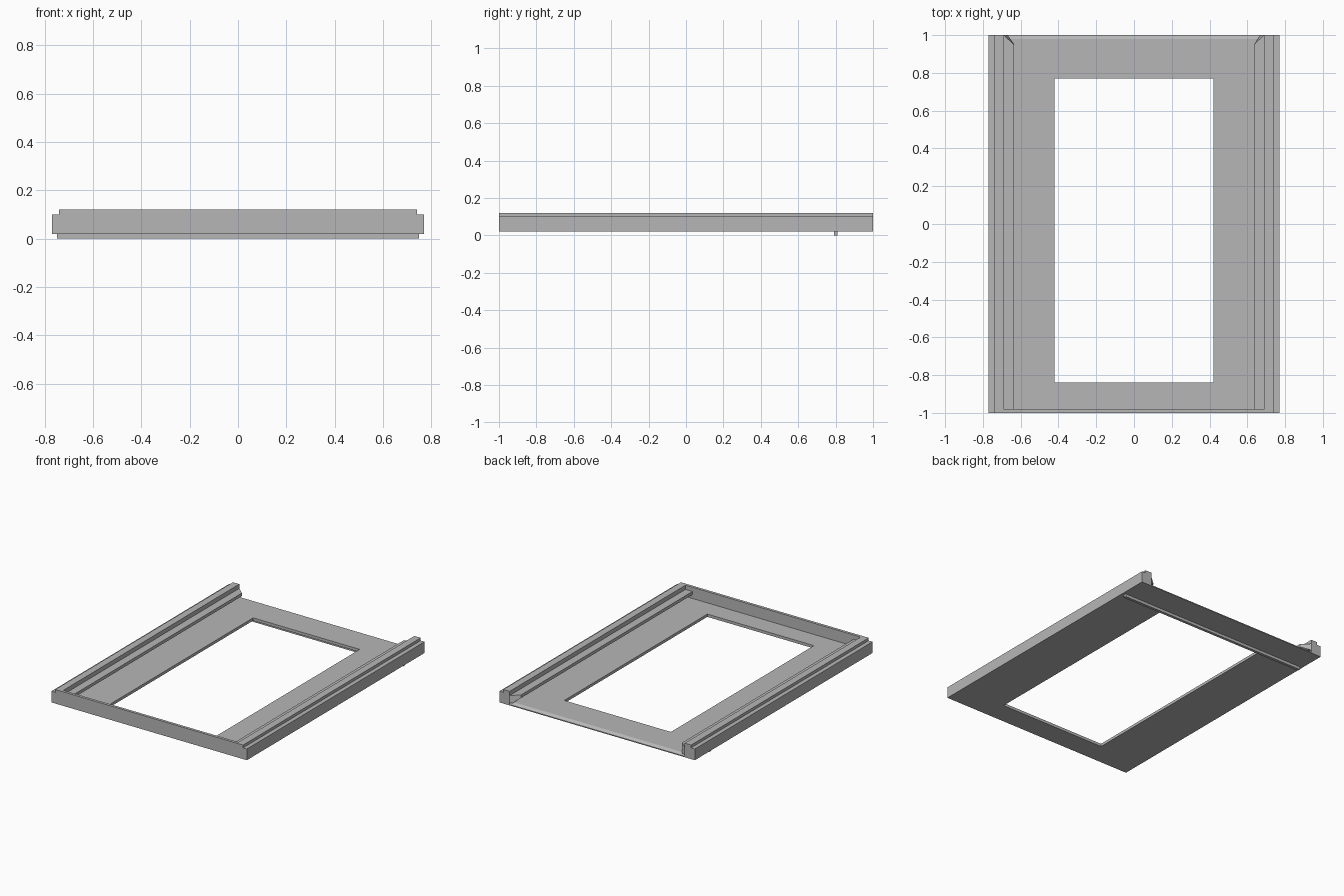
import bpy
import bmesh
from mathutils import Vector

if "Cube" in bpy.data.objects:
    bpy.data.objects.remove(bpy.data.objects["Cube"], do_unlink=True)

# One plain grey for the whole frame
grey = bpy.data.materials.new("light grey")
grey.use_nodes = True
colour = (0.47, 0.47, 0.47, 1)
grey.diffuse_color = colour
grey.node_tree.nodes["Principled BSDF"].inputs["Base Color"].default_value = colour


def prism(name, points, sweep):
    """Extrude a closed 3D outline along a sweep vector."""
    bm = bmesh.new()
    face = bm.faces.new([bm.verts.new(p) for p in points])
    made = bmesh.ops.extrude_face_region(bm, geom=[face])["geom"]
    moved = [v for v in made if isinstance(v, bmesh.types.BMVert)]
    bmesh.ops.translate(bm, vec=Vector(sweep), verts=moved)
    bmesh.ops.recalc_face_normals(bm, faces=bm.faces)
    mesh = bpy.data.meshes.new(name)
    bm.to_mesh(mesh)
    bm.free()
    mesh.materials.append(grey)
    obj = bpy.data.objects.new(name, mesh)
    bpy.context.collection.objects.link(obj)
    return obj


def box(name, x, y, z):
    outline = [(x[0], y[0], z[0]), (x[1], y[0], z[0]),
               (x[1], y[1], z[0]), (x[0], y[1], z[0])]
    return prism(name, outline, (0, 0, z[1] - z[0]))


BASE, FLOOR, TOP = 0.02, 0.04, 0.12
INNER, WALL = 0.69, -0.98

# Floor with a sloped back edge
section = [(WALL, BASE), (1, BASE), (1, 0.027), (0.98, FLOOR), (WALL, FLOOR)]
floor = prism("floor", [(-INNER, y, z) for y, z in section], (2 * INNER, 0, 0))

# Window opening cut through the floor
cutter = box("window_cutter", (-0.42, 0.42), (-0.84, 0.77), (-0.1, 0.3))
cutter.hide_render = True
cut = floor.modifiers.new("window", "BOOLEAN")
cut.operation = "DIFFERENCE"
cut.object = cutter
bpy.context.view_layer.objects.active = floor
bpy.ops.object.modifier_apply(modifier=cut.name)
bpy.data.objects.remove(cutter, do_unlink=True)

# Front wall and the small ridge underneath
box("front_wall", (-INNER, INNER), (-1, WALL), (BASE, TOP))
box("bottom_ridge", (-0.75, 0.75), (0.79, 0.81), (0, BASE))

# Stepped side rails with an undercut inner ledge
rail = [(INNER, BASE), (0.77, BASE), (0.77, 0.10), (0.74, 0.10),
        (0.74, TOP), (INNER, TOP)]
ledge = [(INNER, FLOOR), (INNER, 0.09), (0.635, 0.09), (0.635, 0.068),
         (0.67, FLOOR)]
for side, s in (("left", 1), ("right", -1)):
    prism(side + "_rail", [(s * x, -1, z) for x, z in rail], (0, 2, 0))
    lip = prism(side + "_ledge", [(s * x, WALL, z) for x, z in ledge],
                (0, 1 - WALL, 0))
    # Slant the back end of the ledge in plan
    for v in lip.data.vertices:
        if v.co.y > 0.9 and abs(v.co.x) < 0.65:
            v.co.y = 0.95
